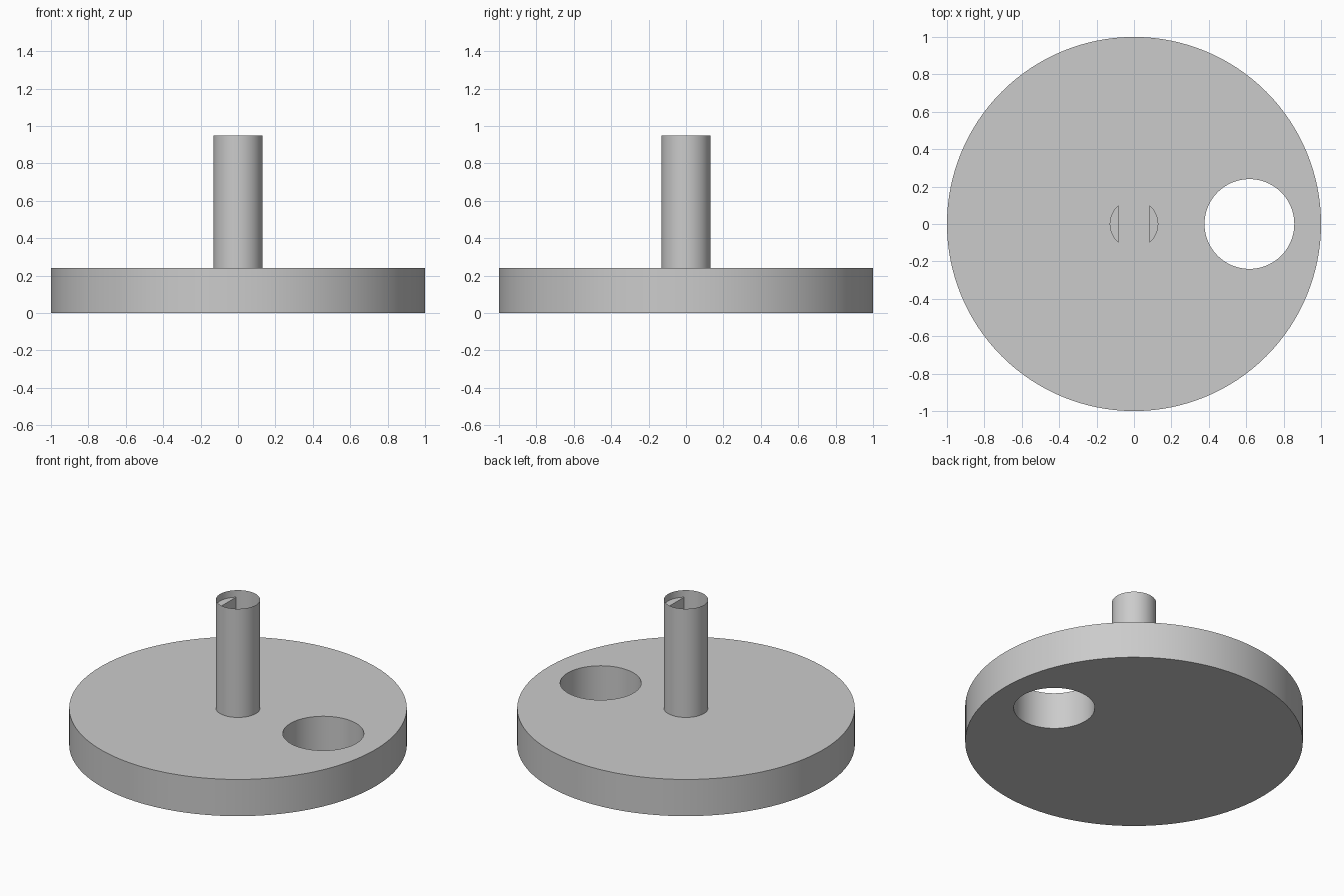
import bpy
import bmesh
from math import acos, cos, sin, radians

if "Cube" in bpy.data.objects:
    bpy.data.objects.remove(bpy.data.objects["Cube"], do_unlink=True)

DISC_HEIGHT = 0.24
STEM_TOP = 0.95
STEM_RADIUS = 0.131
SLOT_HALF_WIDTH = 0.083
LEDGE_TOP = 0.905

grey = bpy.data.materials.new("plain grey")
grey.use_nodes = True
colour = (0.6, 0.6, 0.6, 1)
grey.diffuse_color = colour
grey.node_tree.nodes["Principled BSDF"].inputs["Base Color"].default_value = colour


def cylinder(name, radius, bottom, top, x=0, sides=96, caps="NGON"):
    bpy.ops.mesh.primitive_cylinder_add(
        vertices=sides, radius=radius, depth=top - bottom,
        end_fill_type=caps, location=(x, 0, (bottom + top) / 2))
    obj = bpy.context.object
    obj.name = name
    obj.data.materials.append(grey)
    return obj


def smooth(obj):
    bpy.ops.object.select_all(action="DESELECT")
    obj.select_set(True)
    bpy.context.view_layer.objects.active = obj
    bpy.ops.object.shade_smooth_by_angle(angle=radians(30))


# Round base with an off-centre through hole
base = cylinder("base_disc", 1, 0, DISC_HEIGHT, sides=128)
cutter = cylinder("hole_cutter", 0.24, -0.1, DISC_HEIGHT + 0.1, x=0.617)
cutter.hide_render = True
hole = base.modifiers.new("round hole", "BOOLEAN")
hole.operation = "DIFFERENCE"
hole.solver = "EXACT"
hole.object = cutter
bpy.context.view_layer.objects.active = base
bpy.ops.object.modifier_apply(modifier=hole.name)
bpy.data.objects.remove(cutter, do_unlink=True)
smooth(base)

# Paper-thin hollow stem, open at the top
stem = cylinder("stem_shell", STEM_RADIUS, DISC_HEIGHT, STEM_TOP, sides=64, caps="NOTHING")
smooth(stem)


# Solid round-backed ledges on both sides of the slot in the stem
def ledge(name, side):
    radius = STEM_RADIUS - 0.001
    half_angle = acos(SLOT_HALF_WIDTH / radius)
    steps = 16
    bm = bmesh.new()
    outline = []
    for i in range(steps + 1):
        a = half_angle * (2 * i / steps - 1)
        outline.append(bm.verts.new((side * radius * cos(a), radius * sin(a), DISC_HEIGHT)))
    face = bm.faces.new(outline)
    grown = bmesh.ops.extrude_face_region(bm, geom=[face], use_keep_orig=True)
    top = [g for g in grown["geom"] if isinstance(g, bmesh.types.BMVert)]
    bmesh.ops.translate(bm, verts=top, vec=(0, 0, LEDGE_TOP - DISC_HEIGHT))
    bmesh.ops.recalc_face_normals(bm, faces=bm.faces)
    mesh = bpy.data.meshes.new(name)
    bm.to_mesh(mesh)
    bm.free()
    mesh.materials.append(grey)
    obj = bpy.data.objects.new(name, mesh)
    bpy.context.collection.objects.link(obj)
    smooth(obj)


ledge("left_ledge", 1)
ledge("right_ledge", -1)
